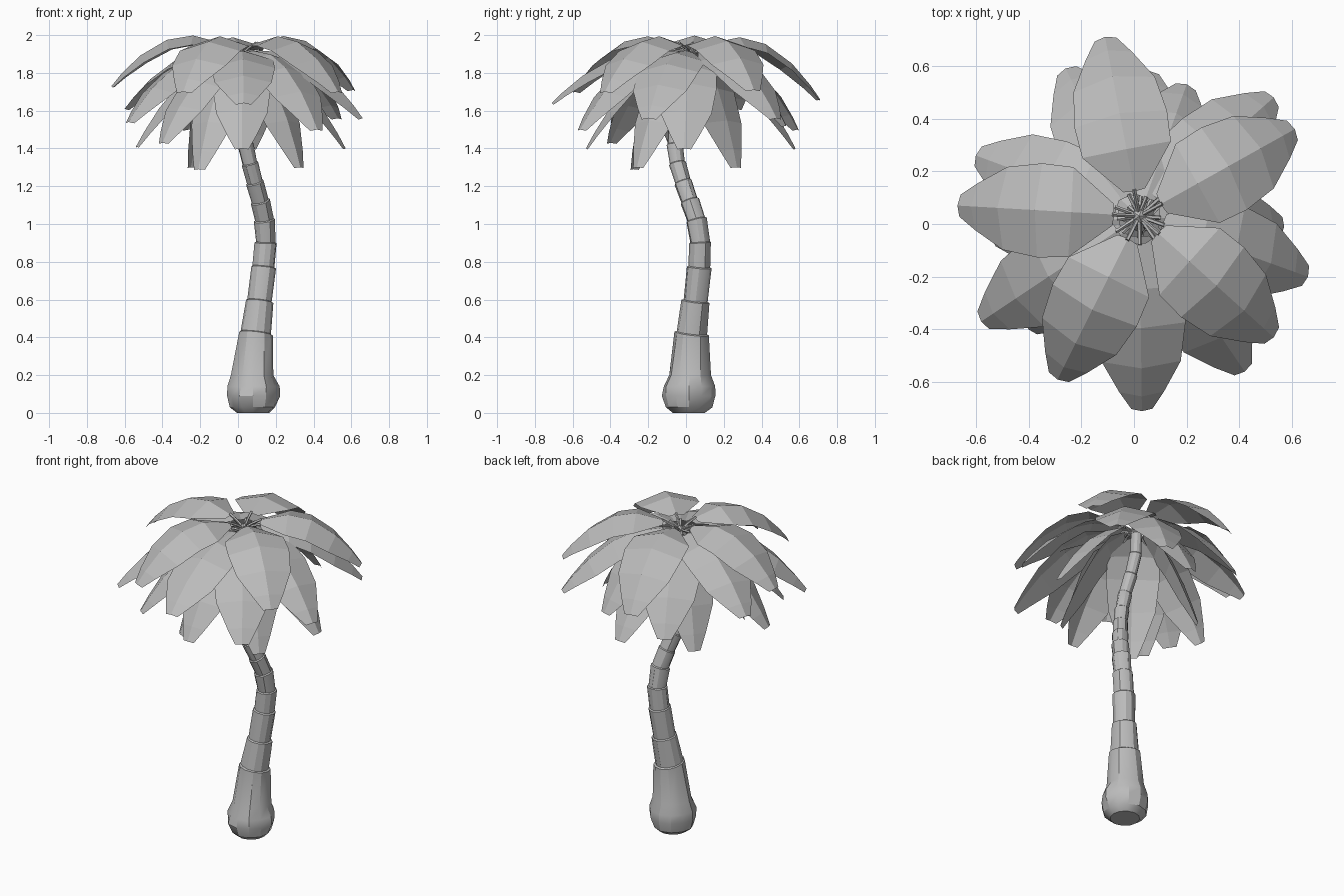
import bpy, bmesh, math, random
from mathutils import Vector

random.seed(4)
cube = bpy.data.objects.get("Cube")
if cube:
    bpy.data.objects.remove(cube, do_unlink=True)

grey = bpy.data.materials.new("plain_grey")
grey.use_nodes = True
grey.diffuse_color = (0.5, 0.5, 0.5, 1)
grey.node_tree.nodes["Principled BSDF"].inputs["Base Color"].default_value = (0.5, 0.5, 0.5, 1)
grey.node_tree.nodes["Principled BSDF"].inputs["Roughness"].default_value = 0.8

CROWN = Vector((0.02, 0.03, 1.9))


def finish(bm, name):
    mesh = bpy.data.meshes.new(name)
    bm.to_mesh(mesh)
    bm.free()
    mesh.materials.append(grey)
    obj = bpy.data.objects.new(name, mesh)
    bpy.context.collection.objects.link(obj)
    return obj


def loft(bm, rings):
    """Join closed rings of points into a capped tube."""
    rows = [[bm.verts.new(p) for p in ring] for ring in rings]
    n = len(rows[0])
    for a, b in zip(rows, rows[1:]):
        for i in range(n):
            j = (i + 1) % n
            bm.faces.new((a[i], a[j], b[j], b[i]))
    bm.faces.new(rows[0][::-1])
    bm.faces.new(rows[-1])


def ring(centre, axis, radius, sides, wobble=0.0):
    axis = axis.normalized()
    u = Vector((0, 1, 0)).cross(axis)
    if u.length < 0.1:
        u = Vector((1, 0, 0)).cross(axis)
    u.normalize()
    v = axis.cross(u)
    pts = []
    for i in range(sides):
        a = math.tau * i / sides
        r = radius * (1 + random.uniform(-wobble, wobble))
        pts.append(centre + (u * math.cos(a) + v * math.sin(a)) * r)
    return pts


# Trunk: swollen foot, then overlapping collared segments (x, y, z, radius)
foot = [(0.08, 0.015, 0.0, 0.085), (0.08, 0.015, 0.03, 0.12), (0.08, 0.015, 0.09, 0.138),
        (0.08, 0.015, 0.14, 0.135), (0.08, 0.02, 0.2, 0.112)]
joints = [(0.095, 0.03, 0.42, 0.086), (0.115, 0.05, 0.59, 0.069), (0.135, 0.07, 0.77, 0.062),
          (0.147, 0.075, 0.9, 0.055), (0.14, 0.055, 1.02, 0.052), (0.118, 0.02, 1.12, 0.048),
          (0.09, -0.015, 1.22, 0.045), (0.063, -0.045, 1.32, 0.042), (0.04, -0.06, 1.42, 0.04),
          (0.02, -0.055, 1.53, 0.038), (0.003, -0.025, 1.65, 0.036), (0.0, 0.015, 1.77, 0.034),
          (0.01, 0.035, 1.89, 0.03)]
rings = []
for k, (x, y, z, r) in enumerate(foot):
    rings.append(ring(Vector((x, y, z)), Vector((0, 0, 1)), r, 12, 0.05 if k else 0))
for k, (x, y, z, r) in enumerate(joints):
    here = Vector((x, y, z))
    before = Vector(joints[max(k - 1, 0)][:3])
    after = Vector(joints[min(k + 1, len(joints) - 1)][:3])
    axis = after - before
    rings.append(ring(here, axis, r * 1.06, 12, 0.03))
    rings.append(ring(here + axis.normalized() * 0.005, axis, r * 0.94, 12, 0.03))
trunk_mesh = bmesh.new()
loft(trunk_mesh, rings)
trunk = finish(trunk_mesh, "trunk")
bpy.context.view_layer.objects.active = trunk
trunk.select_set(True)
bpy.ops.object.shade_smooth_by_angle(angle=math.radians(28))
trunk.select_set(False)

# Frond outline: (position along the arch, half width)
OUTLINE = [(0.13, 0.04), (0.36, 0.163), (0.56, 0.17), (0.77, 0.15), (0.92, 0.085), (1.0, 0.04)]


def make_frond(name, tip, lift, width):
    """Folded leaf on a thin stalk, arching from the crown to the tip."""
    tip = Vector(tip)
    out = Vector((tip.x - CROWN.x, tip.y - CROWN.y, 0))
    side = Vector((-out.y, out.x, 0)).normalized()
    bend = CROWN + out * 0.53 + Vector((0, 0, lift))

    def arch(t):
        return CROWN * (1 - t) ** 2 + bend * 2 * t * (1 - t) + tip * t * t

    def slope(t):
        return (bend - CROWN) * (1 - t) + (tip - bend) * t

    bm = bmesh.new()
    rows = []
    for t, half in OUTLINE:
        up = slope(t).normalized().cross(side)
        half *= width
        mid = arch(t)
        rows.append([bm.verts.new(mid + side * half * s - up * abs(s) * half * 0.3)
                     for s in (-1, 0, 1)])
    for a, b in zip(rows, rows[1:]):
        for i in (0, 1):
            bm.faces.new((a[i], a[i + 1], b[i + 1], b[i]))
    loft(bm, [ring(arch(t), slope(t), 0.008, 5) for t in (0.0, 0.07, 0.14)])
    finish(bm, name)


# Three tiers of fronds: name, lift of the arch, width, tips
TIERS = [
    ("upper_frond", 0.26, 1.05,
     [(-0.11, 0.71, 1.66), (0.61, 0.36, 1.71), (-0.67, 0.07, 1.73), (0.53, -0.43, 1.7),
      (-0.29, -0.59, 1.7)]),
    ("middle_frond", 0.11, 1.0,
     [(0.03, -0.71, 1.64), (0.66, -0.2, 1.56), (-0.58, -0.37, 1.54), (-0.6, 0.26, 1.61),
      (0.53, 0.48, 1.56), (0.2, 0.53, 1.52), (-0.26, 0.59, 1.5), (0.42, -0.56, 1.5)]),
    ("lower_frond", 0.01, 0.9,
     [(0.02, -0.53, 1.4), (-0.21, -0.28, 1.29), (0.33, -0.26, 1.3), (0.57, -0.01, 1.4),
      (-0.54, -0.05, 1.41), (0.06, 0.58, 1.4), (-0.25, 0.27, 1.3), (-0.4, -0.4, 1.43)]),
]
for name, lift, width, tips in TIERS:
    for k, tip in enumerate(tips):
        make_frond(f"{name}_{k + 1}", tip, lift, width)

# Crown bud where the stalks meet
bud = bmesh.new()
bmesh.ops.create_icosphere(bud, subdivisions=1, radius=0.03)
bmesh.ops.translate(bud, verts=bud.verts, vec=CROWN)
finish(bud, "crown_bud")
